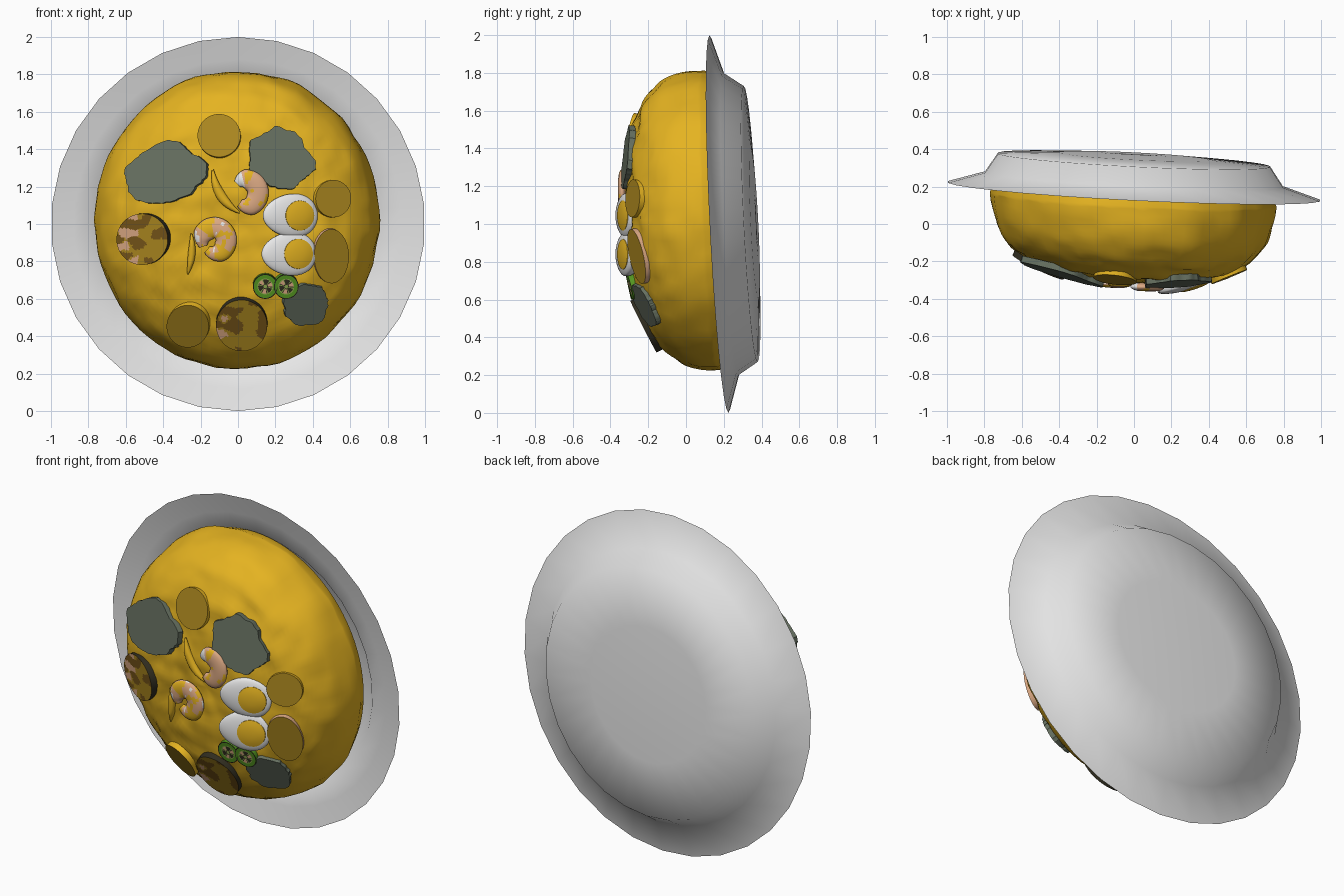
import bpy, bmesh, math
from mathutils import Vector, noise

if "Cube" in bpy.data.objects:
    bpy.data.objects.remove(bpy.data.objects["Cube"])

def mat(name, r, g, b):
    m = bpy.data.materials.new(name)
    m.diffuse_color = (r, g, b, 1)
    m.use_nodes = True
    m.node_tree.nodes["Principled BSDF"].inputs["Base Color"].default_value = m.diffuse_color
    return m

WHITE = mat("bowl_white", .8, .8, .8)
YELLOW = mat("curry_yellow", .78, .45, .015)
MUSTARD = mat("slice_mustard", .42, .25, .014)
BROWN = mat("char_brown", .19, .095, .01)
PINK = mat("shrimp_pink", .72, .4, .23)
LEAF = mat("leaf_grey_green", .135, .165, .12)
EGG = mat("egg_white", .95, .95, .95)
GREEN = mat("pepper_green", .09, .31, .015)
DARK = mat("dark_rind", .03, .026, .014)
PALE = mat("pale_green", .28, .42, .08)
TAU = 2 * math.pi

def finish(name, bm, mats, angle=40):
    bmesh.ops.recalc_face_normals(bm, faces=bm.faces)
    me = bpy.data.meshes.new(name)
    bm.to_mesh(me)
    bm.free()
    ob = bpy.data.objects.new(name, me)
    bpy.context.collection.objects.link(ob)
    for m in mats:
        me.materials.append(m)
    bpy.ops.object.select_all(action='DESELECT')
    ob.select_set(True)
    bpy.context.view_layer.objects.active = ob
    bpy.ops.object.shade_smooth_by_angle(angle=math.radians(angle))
    return ob

def loft(bm, rings, rule=None):
    """Join rings of points; a one-point ring becomes a pole."""
    vs = [[bm.verts.new(p) for p in r] for r in rings]
    for i, (a, b) in enumerate(zip(vs, vs[1:])):
        n = max(len(a), len(b))
        for j in range(n):
            k = (j + 1) % n
            if len(a) == 1:
                q = (a[0], b[j], b[k])
            elif len(b) == 1:
                q = (a[j], b[0], a[k])
            else:
                q = (a[j], b[j], b[k], a[k])
            f = bm.faces.new(q)
            if rule:
                f.material_index = rule(i, j)

# Tilted plane of the bowl rim, and the front surface of the food mound
def plane(x, z):
    return .175 - .05 * x - .05 * (z - 1)

def mound_h(r):
    return .48 * max(0, 1 - (r / .76) ** 3) ** (1 / 2.6)

def surf(x, z):
    return plane(x, z) - mound_h(math.hypot(x + .005, (z - 1.02) / 1.05))

# Bowl
prof = [(0, .15), (.4, .15), (.7, .13), (.77, .055), (.88, .03), (1, 0),
        (.8, .063), (.73, .168), (.4, .188), (0, .197)]
bm = bmesh.new()
rings = []
for r, d in prof:
    ring = []
    for j in range(30 if r else 1):
        a = TAU * j / 30 + math.pi / 2
        x, z = r * math.cos(a), 1 + r * math.sin(a)
        ring.append((x, plane(x, z) + d, z))
    rings.append(ring)
loft(bm, rings)
finish("bowl", bm, [WHITE], 85)

# Lumpy mound of curry
bm = bmesh.new()
rings = []
N = 84
for i in range(35):
    s = min(i, 33) / 33 * math.pi / 2
    r = .76 * math.sin(s)
    h = mound_h(r) if i < 33 else (.04 if i == 33 else -.035)
    ring = []
    for j in range(N if i else 1):
        a = TAU * j / N
        x, z = r * math.cos(a), 1.05 * r * math.sin(a)
        p = Vector((x, h, z))
        k = 1 + .016 * noise.noise(p * 8) * min(1, r * 2)
        if i == 34:
            k = .96
        x, z = x * k - .005, z * k + 1.02
        ring.append((x, plane(x, z) - h + (.017 * noise.noise(p * 11) if i < 33 else 0), z))
    rings.append(ring)
loft(bm, rings)
finish("curry_mound", bm, [YELLOW], 60)

# Frame lying on the mound whose front projection keeps its true outline
def frame(x, z, grad=None, y=None):
    e = .1
    gx, gz = grad or ((surf(x + e, z) - surf(x - e, z)) / (2 * e),
                      (surf(x, z + e) - surf(x, z - e)) / (2 * e))
    n = Vector((gx, -1, gz)).normalized()
    c = Vector((x, surf(x, z) if y is None else y, z))
    return lambda a, b, h: c + Vector((a, gx * a + gz * b, b)) + n * h

def slab(name, x, z, rx, rz, mats, rule=None, side=1, rot=0, rough=0, lo=-.02, hi=.014, n=40):
    """Flat slice: face coloured by rule(rho, angle, a, b), rim coloured by side index."""
    P = frame(x, z)
    cr, sr = math.cos(rot), math.sin(rot)

    def pt(rho, j):
        t = TAU * j / n
        k = rho
        if rough:
            v = Vector((math.cos(t) * 1.6, math.sin(t) * 1.6, x * 9))
            k *= 1 + rough * (noise.noise(v) + .35 * noise.noise(v * 4))
        a, b = rx * k * math.cos(t), rz * k * math.sin(t)
        return a * cr - b * sr, a * sr + b * cr
    M = 14 if rule else 1
    rings = [[P(0, 0, hi)]]
    rings += [[P(*pt(i / M, j), hi) for j in range(n)] for i in range(1, M + 1)]
    rings += [[P(*pt(1, j), lo) for j in range(n)], [P(0, 0, lo)]]

    def colour(i, j):
        if i >= M:
            return side
        if not rule:
            return 0
        rho = (i + .5) / M
        return rule(rho, TAU * (j + .5) / n, *pt(rho, j + .5))
    bm = bmesh.new()
    loft(bm, rings, rule=colour)
    finish(name, bm, mats, 35)

# Greens
for i, (x, z, rx, rz, rot) in enumerate([(-.385, 1.265, .215, .16, .25),
                                         (.228, 1.345, .175, .15, -.5), (.36, .57, .125, .105, .3)]):
    slab(f"leaf_{i+1}", x, z, rx, rz, [LEAF], side=0, rot=rot, rough=.2, n=72)

# Root slices
for i, (x, z, rx, rz) in enumerate([(-.1, 1.47, .115, .115), (.505, 1.135, .095, .1),
                                    (-.265, .46, .113, .113), (.495, .83, .093, .145)]):
    slab(f"root_slice_{i+1}", x, z, rx, rz, [MUSTARD, PINK if i == 3 else YELLOW])

# Charred aubergine slices with patchy faces
for i, (x, z) in enumerate([(-.505, .92), (.02, .465)]):
    def patch(rho, t, a, b, s=i):
        v = noise.noise(Vector((a * 12, b * 17, s * 7.3 + 2)))
        if v > (.02 if b > -.03 else .2):
            return 1
        return 2 if a < -.02 - .05 * s and v < -.02 - .1 * s else 0
    slab(f"aubergine_slice_{i+1}", x, z, .137, .137, [MUSTARD, BROWN, PINK, DARK], patch, 3, n=64, hi=.018)

# Green pepper rings with seeds
def pepper(rho, t, a, b):
    if rho > .93:
        return 1
    if rho > .62:
        return 0
    if rho > .55:
        return 2
    k = math.sin(3 * t + .6)
    if rho < .16 or abs(k) < .25:
        return 2
    return 3 if k > .6 and rho > .2 else 1
for i, x in enumerate([.145, .255]):
    slab(f"pepper_ring_{i+1}", x, .672, .066, .066, [GREEN, DARK, PALE, PINK], pepper, 0, hi=.03)

# Halved eggs with softly domed cut face turned to the right
for i, (x, z) in enumerate([(.28, 1.045), (.273, .84)]):
    P = frame(x, z, (.27, 0), -.325)

    def egg_pt(k, t):
        return k * .146 * math.cos(t), k * .116 * math.sin(t) * (1 + .14 * math.cos(t))

    def dome(a, b):
        return .03 * math.sqrt(max(0, 1 - (a / .146) ** 2 - (b / .118) ** 2))
    rings = [[P(0, 0, .03)]]
    for s in range(1, 17):
        q = s / 17 * math.pi
        k, h = math.sin(q), math.cos(q) * (.03 if q < math.pi / 2 else .09)
        rings.append([P(*egg_pt(k, TAU * j / 40), h) for j in range(40)])
    rings.append([P(0, 0, -.09)])
    bm = bmesh.new()
    loft(bm, rings)
    finish(f"egg_half_{i+1}", bm, [EGG], 60)
    rings = [[P(.045, 0, dome(.045, 0) + .006)]]
    for k, h in [(.35, .006), (.7, .005), (.95, .003), (1, -.02)]:
        ring = []
        for j in range(32):
            a, b = .045 + .082 * k * math.cos(TAU * j / 32), .084 * k * math.sin(TAU * j / 32)
            ring.append(P(a, b, dome(a, b) + h))
        rings.append(ring)
    bm = bmesh.new()
    loft(bm, rings)
    finish(f"egg_yolk_{i+1}", bm, [YELLOW], 50)

# Tapered tubes lying on the mound
def tube(name, pts, radii, height, lift, mats, rule=None, n=16):
    rings = []
    for i, (x, z) in enumerate(pts):
        a, b = pts[max(i - 1, 0)], pts[min(i + 1, len(pts) - 1)]
        d = Vector((b[0] - a[0], b[1] - a[1])).normalized()
        ring = []
        for j in range(n):
            t = TAU * j / n
            w = radii[i] * math.cos(t)
            h = height * math.sin(t) * min(1, radii[i] / max(radii) * 1.3)
            ring.append((x - d.y * w, surf(x, z) - lift - h, z + d.x * w))
        rings.append(ring)
    rings = [[sum((Vector(p) for p in rings[0]), Vector()) / n]] + rings
    rings.append([sum((Vector(p) for p in rings[-1]), Vector()) / n])
    bm = bmesh.new()
    loft(bm, rings, rule=rule)
    finish(name, bm, mats, 60)

# Curled shrimps: flat pink body with curry patches and a white tip
for i, (x, z, start, sweep, cover) in enumerate([(.045, 1.165, 2.4, -4.6, .36), (-.125, .912, 3.6, -5.9, .12)]):
    K = 32
    pts, rad = [], []
    for s in range(K + 1):
        u = s / K
        a = start + sweep * u
        r = .066 - .006 * u
        pts.append((x + r * math.cos(a), z + r * 1.08 * math.sin(a)))
        rad.append(.056 * min(1, .4 + u * 4, .4 + (1 - u) * 3))

    def body(k, j, s=i, c=cover):
        if k < 5 and s == 0:
            return 2
        v = noise.noise(Vector((k * .28, j * .4, s * 5 + .5)))
        return 1 if v > c else (2 if s and v < -.45 else 0)
    tube(f"shrimp_{i+1}", pts, rad, .022, .022, [PINK, YELLOW, EGG], body)

# Shrimp tails coated in curry
def bend(p, q, r, K=12):
    return [tuple((1 - t) ** 2 * a + 2 * t * (1 - t) * b + t * t * c for a, b, c in zip(p, q, r))
            for t in (k / K for k in range(K + 1))]
for i, (p, q, r) in enumerate([((-.135, 1.29), (-.12, 1.13), (.01, 1.06)),
                               ((-.25, .95), (-.235, .84), (-.27, .73))]):
    pts = bend(p, q, r)
    w = .026 - .006 * i
    tube(f"shrimp_tail_{i+1}", pts, [w * (.25 + math.sin(math.pi * k / 12)) * .8 for k in range(13)],
         .02, .008, [YELLOW])
